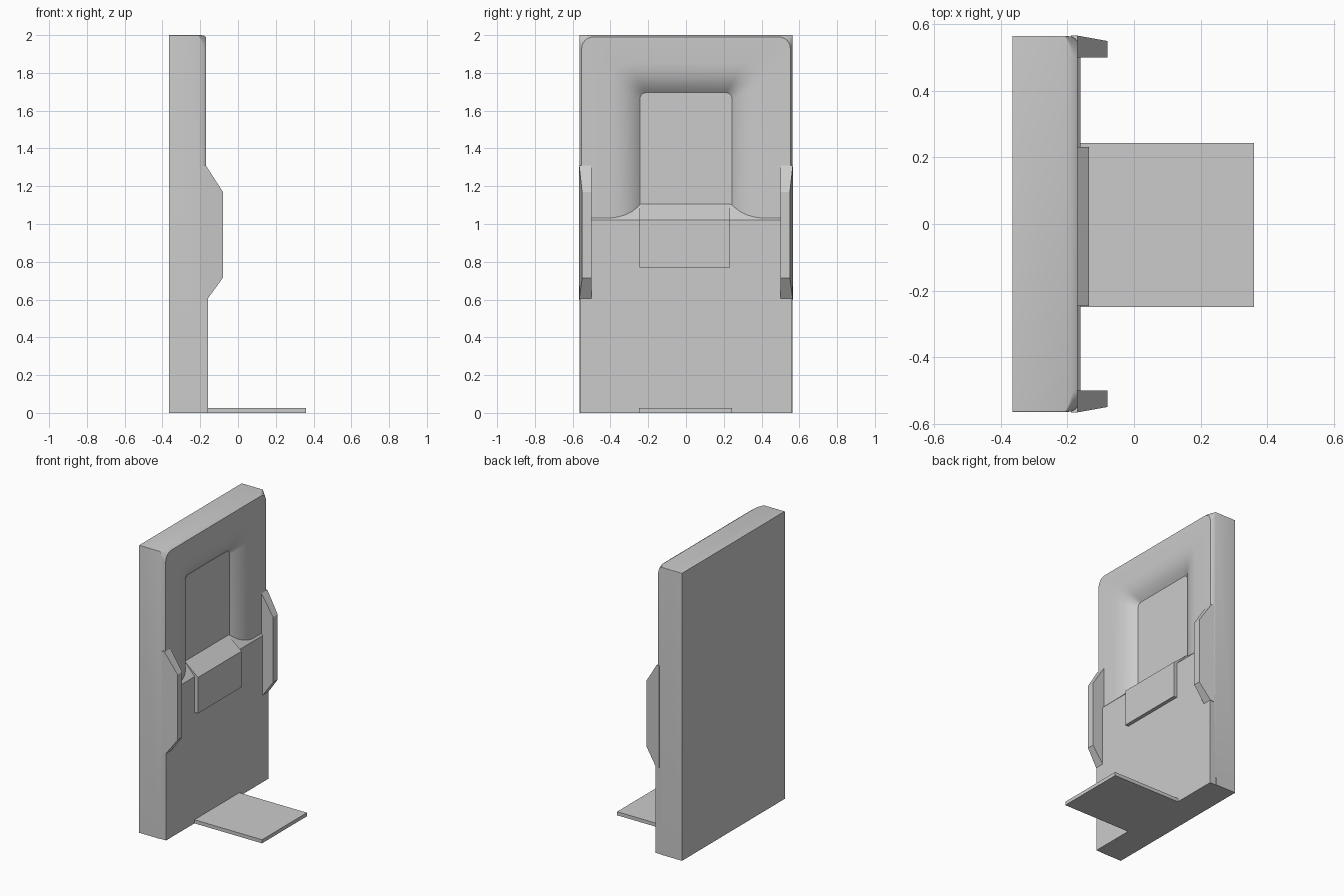
import bpy, bmesh, math

if "Cube" in bpy.data.objects:
    bpy.data.objects.remove(bpy.data.objects["Cube"])


def make(name, bm, smooth=False):
    bmesh.ops.recalc_face_normals(bm, faces=bm.faces[:])
    me = bpy.data.meshes.new(name)
    bm.to_mesh(me)
    bm.free()
    ob = bpy.data.objects.new(name, me)
    bpy.context.collection.objects.link(ob)
    if smooth:
        bpy.ops.object.select_all(action='DESELECT')
        ob.select_set(True)
        bpy.context.view_layer.objects.active = ob
        bpy.ops.object.shade_smooth_by_angle(angle=math.radians(35))
    return ob


def prism(name, profile, y0, y1):
    """Extrude an x-z profile between y0(x) and y1(x)."""
    bm = bmesh.new()
    a = [bm.verts.new((x, y0(x), z)) for x, z in profile]
    b = [bm.verts.new((x, y1(x), z)) for x, z in profile]
    bm.faces.new(a)
    bm.faces.new(b)
    for i in range(len(a)):
        j = (i + 1) % len(a)
        bm.faces.new((a[i], a[j], b[j], b[i]))
    return make(name, bm)


def rect(x0, x1, z0, z1):
    return [(x0, z0), (x1, z0), (x1, z1), (x0, z1)]


def arch(bm, x, w, t, r, zend):
    """Open arch outline with rounded top corners."""
    right = [(w, zend)]
    for i in range(7):
        a = math.pi / 2 * i / 6
        right.append((w - r + r * math.cos(a), t - r + r * math.sin(a)))
    pts = right + [(-y, z) for y, z in reversed(right)]
    return [bm.verts.new((x, y, z)) for y, z in pts]


def ledge(x):
    return 1.02 + (-0.16 - x) * 1.07


# cabinet body: arches lofted from the back, over the rim, into the recess
bm = bmesh.new()
rows = [arch(bm, *p) for p in (
    (-0.365, 0.565, 2.0, 0.004, 0),
    (-0.205, 0.565, 2.0, 0.004, 0),
    (-0.185, 0.563, 1.999, 0.055, ledge(-0.185)),
    (-0.17, 0.552, 1.99, 0.06, ledge(-0.17)))]
n_outer = len(rows)
rows += [arch(bm, x, w, t, r, ledge(x)) for x, w, t, r in (
    (-0.171, 0.40, 1.85, 0.09),
    (-0.176, 0.36, 1.81, 0.08),
    (-0.187, 0.32, 1.77, 0.065),
    (-0.204, 0.285, 1.737, 0.05),
    (-0.222, 0.26, 1.712, 0.04),
    (-0.237, 0.243, 1.695, 0.03))]
for a, b in zip(rows, rows[1:]):
    for i in range(len(a) - 1):
        bm.faces.new((a[i], a[i + 1], b[i + 1], b[i]))
bm.faces.new(rows[0])
bm.faces.new(rows[-1])
# sloping ledge at the foot of the recess
c = [bm.verts.new((-0.16, s * 0.552, 1.02)) for s in (1, -1)]
ends = rows[n_outer - 1:]
bm.faces.new([c[0]] + [r[0] for r in ends] + [r[-1] for r in reversed(ends)] + [c[1]])
# underside
bm.faces.new((rows[0][0], rows[1][0], rows[1][-1], rows[0][-1]))
make("cabinet_body", bm, True)

# lower front panel
prism("lower_panel", rect(-0.205, -0.16, 0, 1.02), lambda x: -0.562, lambda x: 0.562)

# control block with sloping top
prism("control_block",
      [(-0.165, 0.77), (-0.135, 0.77), (-0.135, 1.02), (-0.237, 1.105), (-0.237, 1.0)],
      lambda x: -0.247, lambda x: 0.232)

# foot plate
prism("foot_plate", rect(-0.165, 0.36, 0, 0.025), lambda x: -0.25, lambda x: 0.243)

# side fins
for s, side in ((1, "left"), (-1, "right")):
    prism("side_fin_" + side,
          [(-0.19, 0.60), (-0.16, 0.605), (-0.08, 0.715), (-0.08, 1.17), (-0.17, 1.31), (-0.19, 1.31)],
          lambda x: s * 0.50,
          lambda x: s * (0.566 - max(0, x + 0.17) * 0.18))
